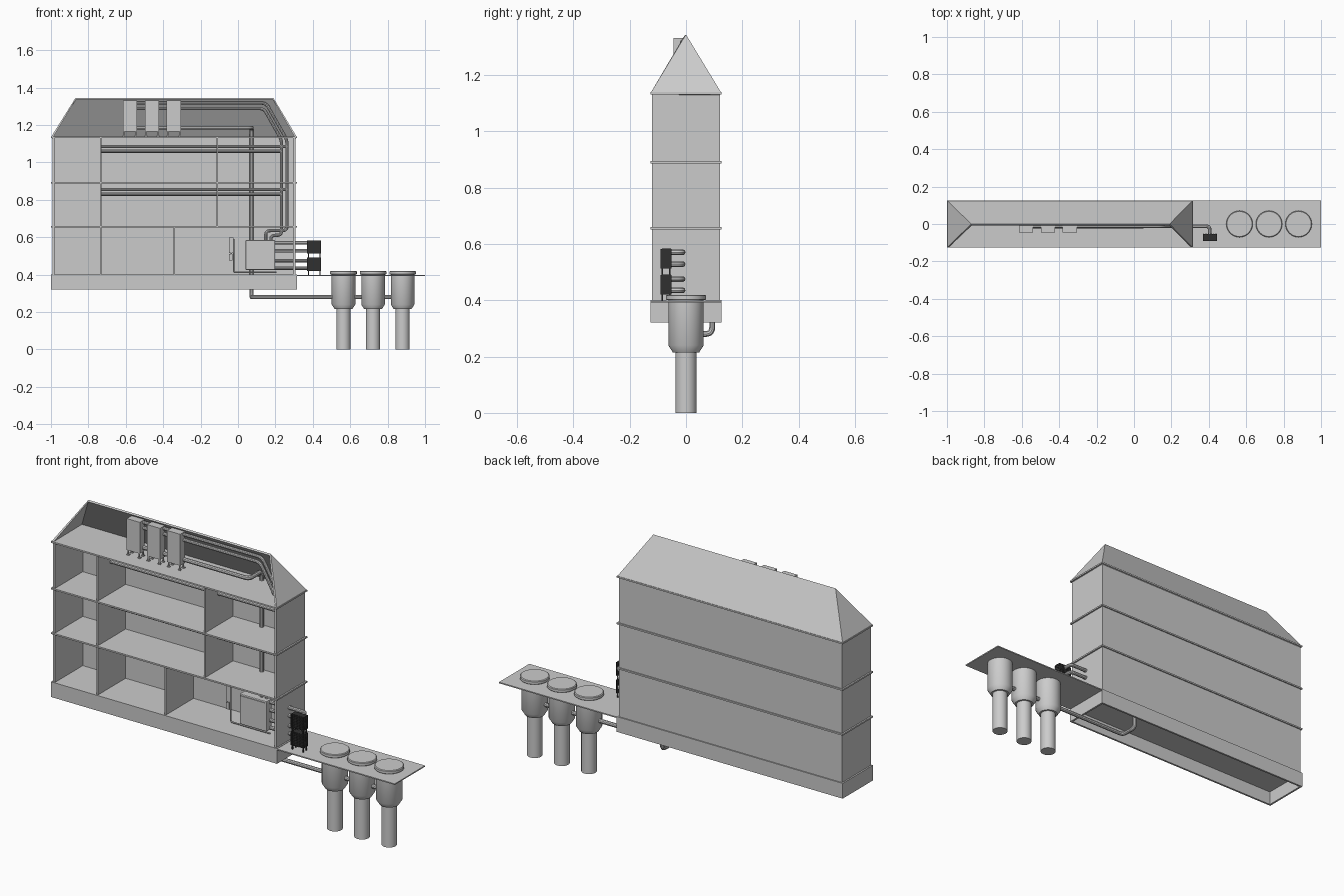
import bpy, bmesh, math
from mathutils import Vector

if "Cube" in bpy.data.objects:
    bpy.data.objects.remove(bpy.data.objects["Cube"])


def make(name, bm, smooth=False, mat=None):
    bmesh.ops.recalc_face_normals(bm, faces=bm.faces)
    me = bpy.data.meshes.new(name)
    bm.to_mesh(me)
    bm.free()
    ob = bpy.data.objects.new(name, me)
    bpy.context.collection.objects.link(ob)
    if mat:
        me.materials.append(mat)
    if smooth:
        shade(ob)
    return ob


def shade(ob):
    bpy.ops.object.select_all(action='DESELECT')
    ob.select_set(True)
    bpy.context.view_layer.objects.active = ob
    bpy.ops.object.shade_smooth_by_angle(angle=math.radians(35))


def add_box(bm, x0, x1, y0, y1, z0, z1):
    vs = bmesh.ops.create_cube(bm, size=1)['verts']
    for v in vs:
        v.co = Vector(((x0 + x1) / 2 + v.co.x * (x1 - x0),
                       (y0 + y1) / 2 + v.co.y * (y1 - y0),
                       (z0 + z1) / 2 + v.co.z * (z1 - z0)))


def boxes(name, *dims, mat=None):
    bm = bmesh.new()
    for d in dims:
        add_box(bm, *d)
    return make(name, bm, mat=mat)


def lathe(name, profile, x, y, n=32):
    bm = bmesh.new()
    rings = [[bm.verts.new((x + r * math.cos(2 * math.pi * i / n),
                            y + r * math.sin(2 * math.pi * i / n), z))
              for i in range(n)] for r, z in profile]
    for a, b in zip(rings, rings[1:]):
        for i in range(n):
            bm.faces.new((a[i], a[(i + 1) % n], b[(i + 1) % n], b[i]))
    bm.faces.new(rings[0])
    bm.faces.new(rings[-1])
    return make(name, bm, True)


def pipe(name, pts, r=0.009, bend=0.025):
    pts = [Vector(p) for p in pts]
    path = [pts[0]]
    for a, b, c in zip(pts, pts[1:], pts[2:]):
        p = b + (a - b).normalized() * min(bend, (a - b).length * 0.45)
        q = b + (c - b).normalized() * min(bend, (c - b).length * 0.45)
        for i in range(6):
            t = i / 5
            path.append(p * (1 - t) ** 2 + b * 2 * t * (1 - t) + q * t * t)
    path.append(pts[-1])
    cu = bpy.data.curves.new(name, 'CURVE')
    cu.dimensions = '3D'
    cu.bevel_depth = r
    cu.bevel_resolution = 3
    cu.use_fill_caps = True
    sp = cu.splines.new('POLY')
    sp.points.add(len(path) - 1)
    for s, p in zip(sp.points, path):
        s.co = (*p, 1)
    ob = bpy.data.objects.new(name, cu)
    bpy.context.collection.objects.link(ob)
    bpy.ops.object.select_all(action='DESELECT')
    ob.select_set(True)
    bpy.context.view_layer.objects.active = ob
    bpy.ops.object.convert(target='MESH')
    shade(bpy.context.object)


black = bpy.data.materials.new("dark_casing")
black.diffuse_color = (0.03, 0.03, 0.03, 1)
black.use_nodes = True
black.node_tree.nodes["Principled BSDF"].inputs["Base Color"].default_value = black.diffuse_color

X0, X1, D = -1.0, 0.315, 0.126

# hollow foundation
boxes("foundation",
      (X0, X1, -D, -D + .01, .32, .40), (X0, X1, D - .01, D, .32, .40),
      (X0, X0 + .01, -D + .01, D - .01, .32, .40), (X1 - .01, X1, -D + .01, D - .01, .32, .40))

# floor slabs and outer walls, open at the front
for name, z in (("ground", .40), ("first", .659), ("second", .894), ("loft", 1.139)):
    boxes(name + "_floor", (X0, X1, -D, D, z - .008, z))
boxes("outer_walls", (-.992, .307, .11, .12, .40, 1.131),
      (-.992, -.98, -.12, .11, .40, 1.131), (.295, .307, -.12, .11, .40, 1.131))

# room partitions
for x, z0, z1 in ((-.735, .40, 1.131), (-.34, .40, .651), (-.11, .659, 1.131)):
    boxes("partition", (x - .004, x + .004, -.12, .11, z0, z1))

# hipped roof with front slope cut away
bm = bmesh.new()
bl, br, fr, fl, rl, rr = [bm.verts.new(p) for p in (
    (X0, D, 1.135), (X1, D, 1.135), (X1, -D, 1.135), (X0, -D, 1.135),
    (-.87, 0, 1.343), (.19, 0, 1.343))]
bm.faces.new((br, bl, rl, rr))
bm.faces.new((bl, fl, rl))
bm.faces.new((fr, br, rr))
bm.normal_update()
roof_me = bpy.data.meshes.new("roof")
bm.to_mesh(roof_me)
bm.free()
roof = bpy.data.objects.new("roof", roof_me)
bpy.context.collection.objects.link(roof)
mod = roof.modifiers.new("thickness", 'SOLIDIFY')
mod.thickness = .01
mod.offset = -1

# loft units on legs
for x in (-.578, -.46, -.343):
    parts = [(x - .038, x + .038, -.045, -.005, 1.165, 1.33)]
    for dx in (-.032, .032):
        for y in (-.04, -.01):
            parts.append((x + dx - .003, x + dx + .003, y - .003, y + .003, 1.139, 1.166))
            parts.append((x + dx - .007, x + dx + .007, y - .006, y + .006, 1.139, 1.143))
    boxes("loft_unit", *parts)

# supply and return pipes from loft to the heating unit
pipe("supply_pipe", [(-.58, -.012, 1.317), (.15, -.012, 1.317), (.262, -.012, 1.12),
                     (.262, -.012, .635), (.148, -.012, .635), (.148, -.012, .57)])
pipe("return_pipe", [(-.58, -.012, 1.288), (.138, -.012, 1.288), (.233, -.012, 1.12),
                     (.233, -.012, .61), (.176, -.012, .61), (.176, -.012, .57)])

# room distribution pipes
for z in (1.06, .83):
    pipe("distribution_pipe_lower", [(-.735, -.012, z), (.233, -.012, z)])
    pipe("distribution_pipe_upper", [(-.735, -.012, z + .025), (.262, -.012, z + .025)])

# drain from loft down to the buried tanks
pipe("drain_pipe", [(-.58, -.012, 1.185), (.073, -.012, 1.185), (.073, .093, 1.185),
                    (.073, .093, .28), (.073, 0, .28), (.88, 0, .28)], .011)

# heating unit with bevelled casing
unit = boxes("heating_unit", (.04, .198, -.045, 0, .425, .585))
b = unit.modifiers.new("soft_edge", 'BEVEL')
b.width = .005
b.segments = 2
boxes("heating_unit_door", (.048, .19, -.049, -.044, .433, .577))

# wall panel and small return line
boxes("wall_panel", (-.048, -.024, -.03, -.02, .515, .597), (-.048, -.03, -.03, -.02, .475, .51))
pipe("floor_line", [(-.024, -.025, .59), (-.024, -.025, .412), (.205, -.025, .412)], .004, .01)
pipe("panel_link", [(-.036, -.025, .48), (-.036, -.025, .56)], .004)

# outdoor units with grilles, legs and feed pipes
for z in (.42, .512):
    parts = [(.37, .444, -.086, -.054, z, z + .071)]
    for i in range(9):
        x = .372 + i * .00875
        parts.append((x - .0015, x + .0015, -.091, -.052, z + .001, z + .07))
        h = z + .003 + i * .008
        parts.append((.369, .445, -.09, -.053, h - .0015, h + .0015))
    boxes("outdoor_unit", *parts, mat=black)
boxes("outdoor_legs", *[(x - .003, x + .003, y - .003, y + .003, .398, .515)
                        for x in (.376, .438) for y in (-.084, -.058)], mat=black)
for z in (.57, .528, .475, .435):
    pipe("outdoor_feed", [(.19, -.012, z), (.405, -.012, z), (.405, -.056, z)], .01, .022)

# paved strip
boxes("paving", (X1, 1.0, -D, D, .392, .398))

# buried tanks with lids
for x in (.564, .722, .88):
    lathe("tank", [(.0375, 0), (.0375, .215), (.047, .215), (.063, .24), (.063, .402)], x, 0)
    lathe("tank_lid", [(.067, .40), (.071, .403), (.071, .416), (.067, .419)], x, 0)
